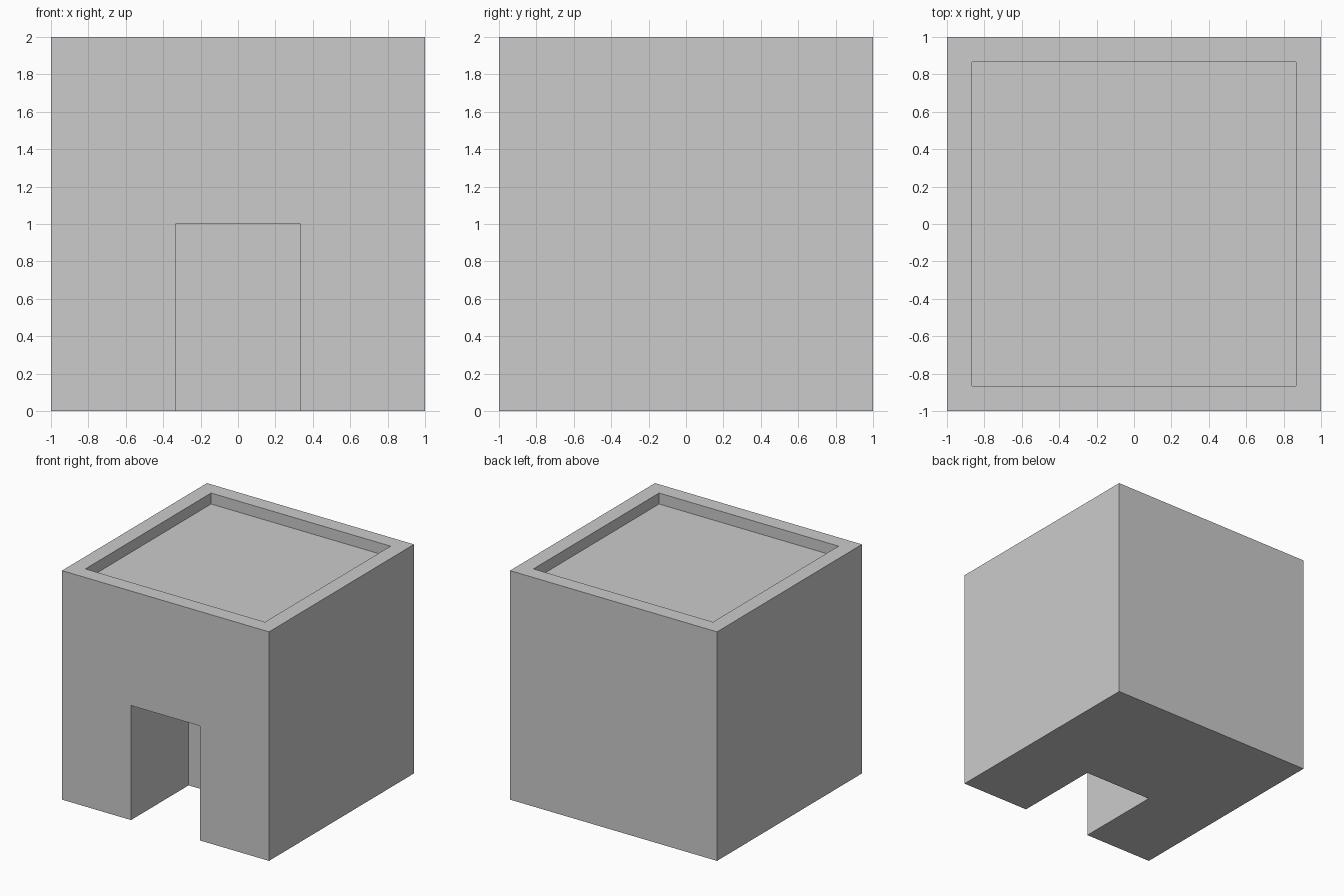
import bpy

if "Cube" in bpy.data.objects:
    bpy.data.objects.remove(bpy.data.objects["Cube"])


def box(name, x, y, z):
    """Box from (min, max) ranges on each axis."""
    size = [b - a for a, b in (x, y, z)]
    centre = [(a + b) / 2 for a, b in (x, y, z)]
    bpy.ops.mesh.primitive_cube_add(size=1, location=centre)
    obj = bpy.context.object
    obj.name = name
    obj.scale = size
    bpy.ops.object.transform_apply(location=True, rotation=False, scale=True)
    return obj


stone = bpy.data.materials.new("light grey")
stone.diffuse_color = (0.6, 0.6, 0.6, 1)
stone.use_nodes = True
stone.node_tree.nodes["Principled BSDF"].inputs["Base Color"].default_value = stone.diffuse_color

# Main block
building = box("building", (-1, 1), (-1, 1), (0, 2))
building.data.materials.append(stone)

# Sunken roof inside a parapet, and the doorway recess
cutters = [
    box("roof_cutter", (-0.867, 0.867), (-0.867, 0.867), (1.904, 2.2)),
    box("door_cutter", (-0.333, 0.333), (-1.2, -0.207), (-0.2, 1.0)),
]
for cutter in cutters:
    cutter.data.materials.append(stone)
    cutter.hide_render = True
    mod = building.modifiers.new(cutter.name, "BOOLEAN")
    mod.operation = "DIFFERENCE"
    mod.solver = "EXACT"
    mod.object = cutter

# Apply the cuts and clear the helpers
bpy.context.view_layer.objects.active = building
for cutter in cutters:
    bpy.ops.object.modifier_apply(modifier=cutter.name)
    bpy.data.objects.remove(cutter)
